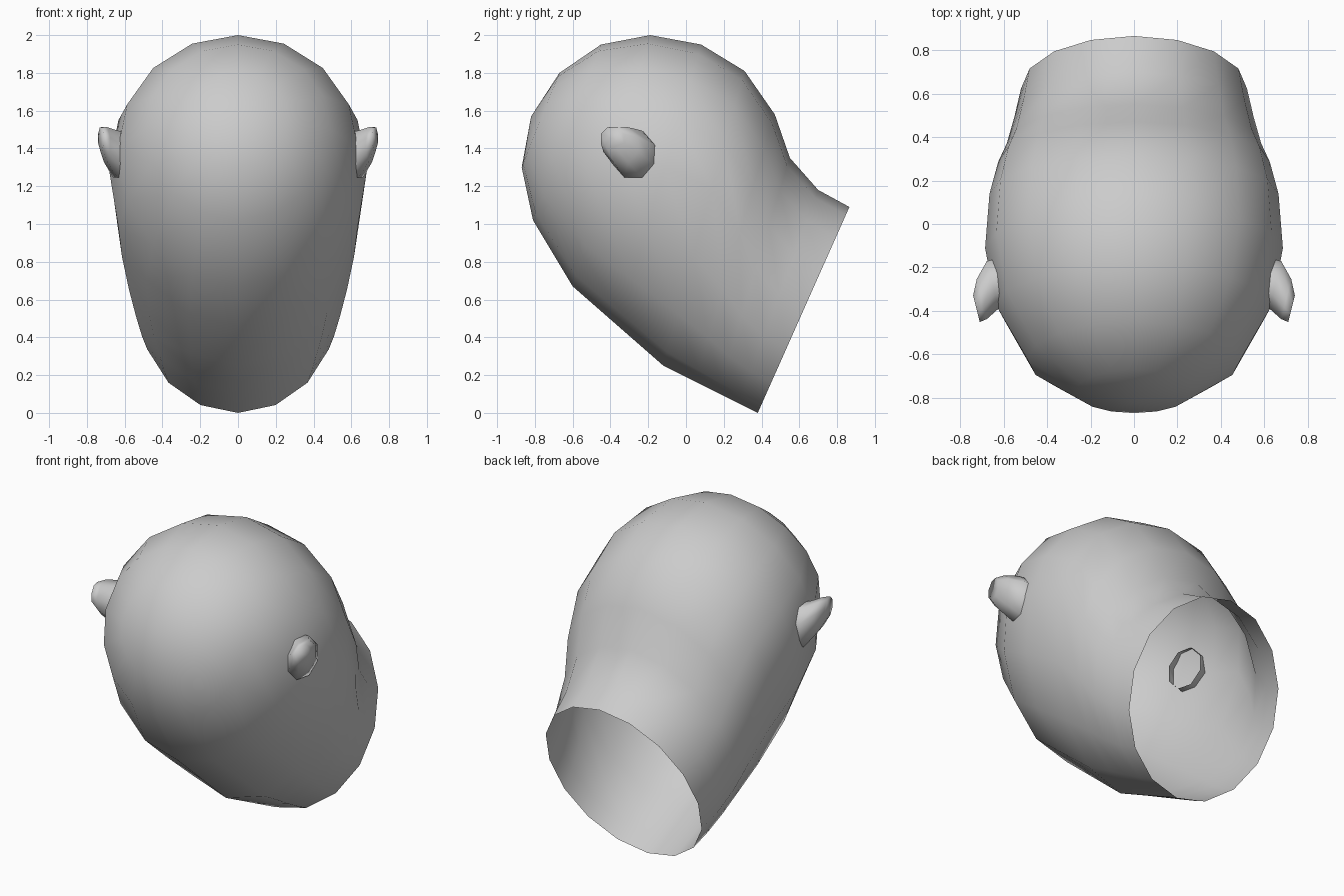
import bpy
import bmesh
from math import sin, cos, pi
from mathutils import Vector

cube = bpy.data.objects.get("Cube")
if cube:
    bpy.data.objects.remove(cube, do_unlink=True)

grey = bpy.data.materials.new("plain grey")
grey.use_nodes = True
grey.diffuse_color = (0.6, 0.6, 0.6, 1)
grey.node_tree.nodes["Principled BSDF"].inputs["Base Color"].default_value = (0.6, 0.6, 0.6, 1)


def bridge(bm, a, b):
    """Join two rings of equal size with quads."""
    n = len(a)
    for i in range(n):
        j = (i + 1) % n
        bm.faces.new((a[i], a[j], b[j], b[i]))


def finish(bm, name, outward):
    """Make a smooth object whose first face looks along outward."""
    bmesh.ops.recalc_face_normals(bm, faces=bm.faces)
    bm.faces.ensure_lookup_table()
    if bm.faces[0].normal.dot(Vector(outward)) < 0:
        bmesh.ops.reverse_faces(bm, faces=bm.faces)
    for f in bm.faces:
        f.smooth = True
    mesh = bpy.data.meshes.new(name)
    bm.to_mesh(mesh)
    bm.free()
    mesh.materials.append(grey)
    obj = bpy.data.objects.new(name, mesh)
    bpy.context.collection.objects.link(obj)
    return obj


# Head: rings given by lower (y, z), upper (y, z), half width, widest height
HEAD = [
    ((-.87, 1.30), (-.67, 1.80), .27, .50),
    ((-.81, 1.02), (-.45, 1.95), .49, .52),
    ((-.60, .67), (-.19, 2.00), .635, .553),
    ((-.36, .46), (.08, 1.95), .685, .565),
    ((-.12, .25), (.31, 1.81), .665, .60),
    ((.05, .165), (.47, 1.58), .625, .56),
    ((.17, .105), (.55, 1.35), .585, .53),
    ((.28, .05), (.70, 1.18), .55, .51),
    ((.38, 0), (.865, 1.09), .52, .50),
]
SIDES = 16
bm = bmesh.new()
pole = bm.verts.new((0, -.82, 1.57))
rings = []
for low, high, width, f in HEAD:
    low, high = Vector((0, *low)), Vector((0, *high))
    mid = low.lerp(high, f)
    ring = []
    for i in range(SIDES):
        t = 2 * pi * i / SIDES
        reach = (high if cos(t) > 0 else low) - mid
        ring.append(bm.verts.new(mid + reach * abs(cos(t)) + Vector((width * sin(t), 0, 0))))
    rings.append(ring)
for i in range(SIDES):
    bm.faces.new((pole, rings[0][i], rings[0][(i + 1) % SIDES]))
for a, b in zip(rings, rings[1:]):
    bridge(bm, a, b)
finish(bm, "head", (0, -1, .4))

# Ears: short open tapered tubes leaning outward, forward and up
EAR = [
    ((.60, -.265, 1.365), .115, .13),
    ((.65, -.28, 1.37), .118, .135),
    ((.70, -.345, 1.42), .10, .10),
    ((.725, -.39, 1.453), .066, .064),
]
for name, side in (("left_ear", 1), ("right_ear", -1)):
    bm = bmesh.new()
    rings = []
    for (x, y, z), ry, rz in EAR:
        ring = []
        for i in range(8):
            t = 2 * pi * (i + .5) / 8
            dy = ry * cos(t)
            ring.append(bm.verts.new((side * (x + .25 * dy), y + dy, z + rz * sin(t))))
        rings.append(ring)
    bm.faces.new(rings[-1])
    for a, b in zip(rings, rings[1:]):
        bridge(bm, a, b)
    finish(bm, name, (side, 0, 0))
